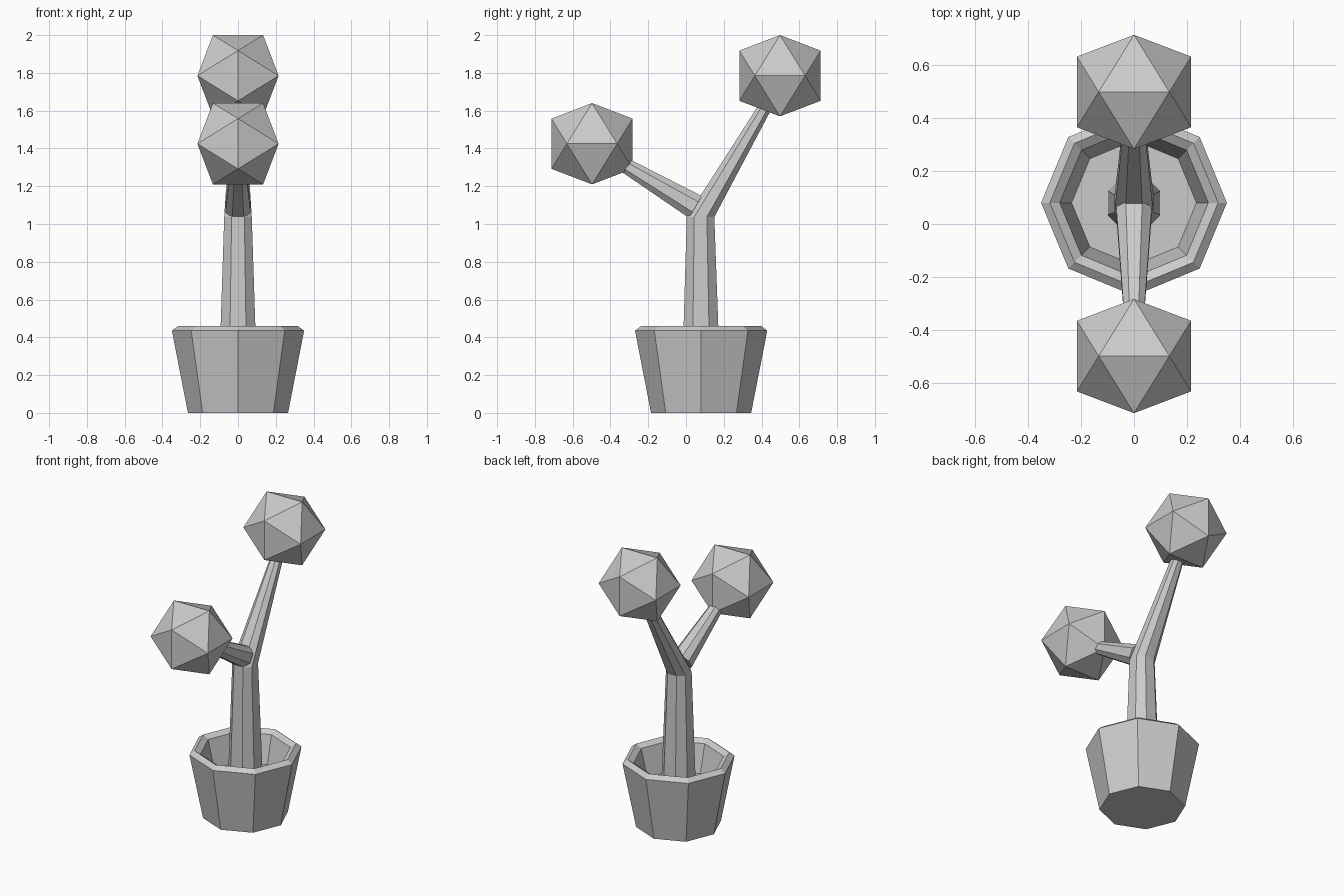
import bpy, bmesh, math
from mathutils import Vector

if "Cube" in bpy.data.objects:
    bpy.data.objects.remove(bpy.data.objects["Cube"])

CY = 0.08  # pot and trunk sit slightly behind the centre


def finish(bm, name):
    bmesh.ops.recalc_face_normals(bm, faces=bm.faces)
    me = bpy.data.meshes.new(name)
    bm.to_mesh(me)
    bm.free()
    ob = bpy.data.objects.new(name, me)
    bpy.context.collection.objects.link(ob)
    return ob


def loft(name, rings):
    """Skin a list of point rings and cap both ends."""
    bm = bmesh.new()
    loops = [[bm.verts.new(p) for p in ring] for ring in rings]
    n = len(loops[0])
    for a, b in zip(loops, loops[1:]):
        for i in range(n):
            j = (i + 1) % n
            bm.faces.new((a[i], a[j], b[j], b[i]))
    bm.faces.new(loops[0][::-1])
    bm.faces.new(loops[-1])
    return finish(bm, name)


def pot_ring(r, z):
    return [Vector((r * math.cos(i * math.pi / 4), CY + r * math.sin(i * math.pi / 4), z))
            for i in range(8)]


SECTION = [(1, -.46), (1, .46), (.46, 1), (-.46, 1), (-1, .46), (-1, -.46), (-.46, -1), (.46, -1)]


def stem_ring(y, z, half, angle):
    """Eight-sided section, perpendicular to a direction in the side plane."""
    nrm = Vector((0, math.sin(angle), -math.cos(angle)))
    return [Vector((u * half, y, z)) + nrm * v * half for u, v in SECTION]


# pot with bevelled rim and recessed soil
loft("pot", [pot_ring(r, z) for r, z in
             [(.265, 0), (.35, .435), (.317, .46), (.28, .437), (.235, .25)]])

# trunk running on into the tall rear branch
up = math.pi / 2
loft("trunk_and_rear_branch", [
    stem_ring(CY, .24, .099, up),
    stem_ring(.077, 1.037, .073, up),
    stem_ring(.44, 1.655, .033, math.radians(59)),
])

# lower front branch
lean = math.radians(149.5)
loft("front_branch", [
    stem_ring(.05, 1.09, .067, lean),
    stem_ring(-.38, 1.345, .035, lean),
])

# icosahedral foliage, edges lined up with the axes
A, B = .133, .215
for name, y, z in [("front_foliage", -.4975, 1.425), ("rear_foliage", .4975, 1.785)]:
    bm = bmesh.new()
    for s in (-1, 1):
        for t in (-1, 1):
            for p in ((s * A, 0, t * B), (s * B, t * A, 0), (0, s * B, t * A)):
                bm.verts.new(Vector(p) + Vector((0, y, z)))
    bmesh.ops.convex_hull(bm, input=bm.verts)
    finish(bm, name)
